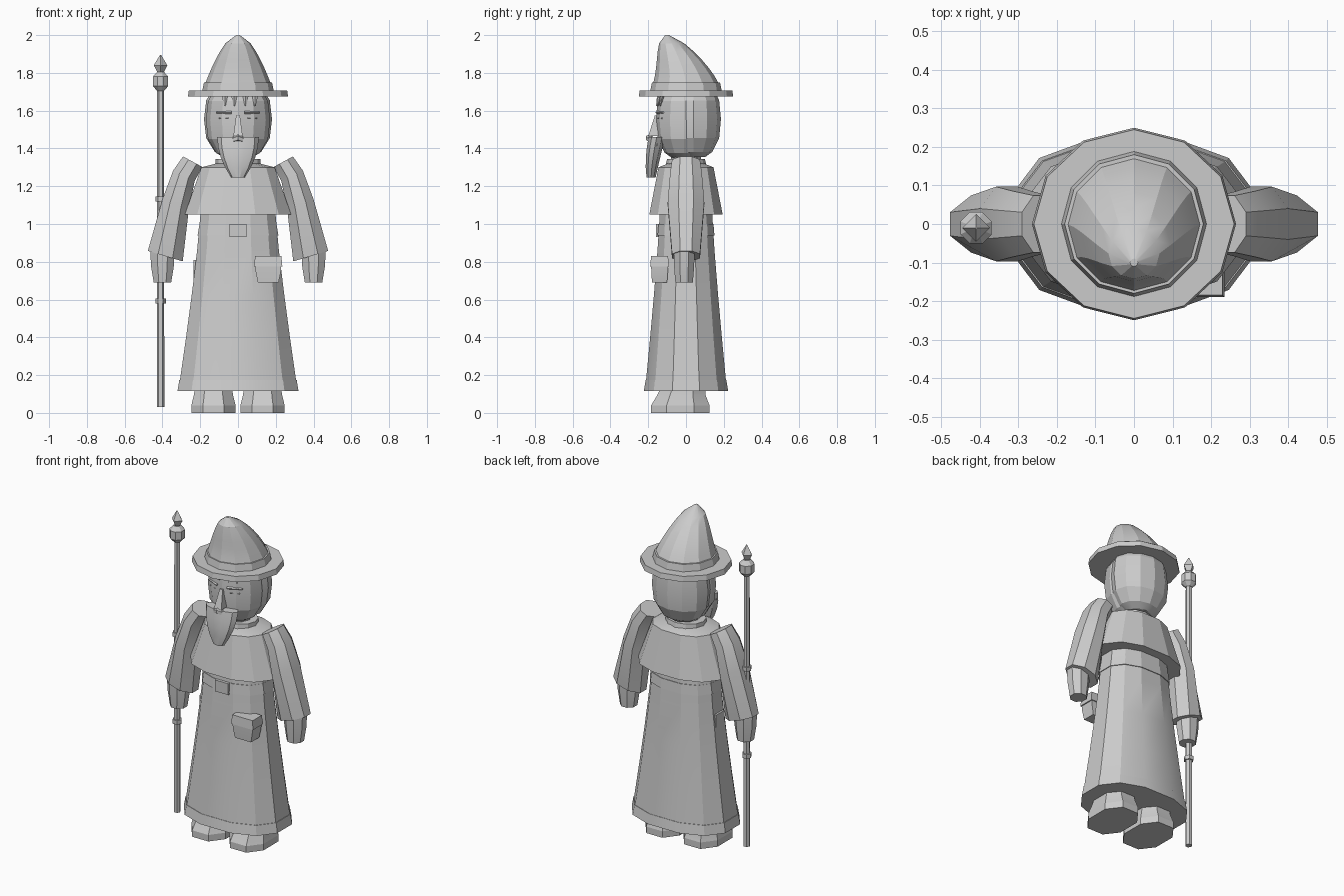
import bpy, bmesh, math
from mathutils import Vector

default_cube = bpy.data.objects.get("Cube")
if default_cube:
    bpy.data.objects.remove(default_cube, do_unlink=True)

grey = bpy.data.materials.new("light grey")
grey.use_nodes = True
grey.diffuse_color = (.6, .6, .6, 1)
grey.node_tree.nodes["Principled BSDF"].inputs["Base Color"].default_value = grey.diffuse_color


def skin(name, sections, sides=12, corner=1, half_turn=False):
    """Join sections (centre, half-axis, half-axis) into a closed solid."""
    bm = bmesh.new()
    loops = []
    for centre, across, along in sections:
        loop = []
        for i in range(sides):
            angle = math.tau * (i + half_turn / 2) / sides
            cos, sin = (math.copysign(abs(round(value, 6)) ** corner, value)
                        for value in (math.cos(angle), math.sin(angle)))
            point = Vector(centre) + Vector(across) * cos + Vector(along) * sin
            loop.append(bm.verts.new(point))
        loops.append(loop)
    for lower, upper in zip(loops, loops[1:]):
        for i in range(sides):
            bm.faces.new((lower[i - 1], lower[i], upper[i], upper[i - 1]))
    bm.faces.new(loops[0])
    bm.faces.new(loops[-1])
    bmesh.ops.recalc_face_normals(bm, faces=bm.faces)
    mesh = bpy.data.meshes.new(name)
    bm.to_mesh(mesh)
    bm.free()
    mesh.materials.append(grey)
    part = bpy.data.objects.new(name, mesh)
    bpy.context.collection.objects.link(part)
    bpy.ops.object.select_all(action='DESELECT')
    part.select_set(True)
    bpy.context.view_layer.objects.active = part
    bpy.ops.object.shade_smooth_by_angle(angle=math.radians(20))


def taper(name, low, high, bottom, top, x=0, y=0, lean=0, bow=1, steps=1, **shape):
    """Upright solid between two (x, y) radii, optionally bowed and leaning."""
    sections = []
    for i in range(steps + 1):
        t = i / steps
        radius = Vector(top).lerp(Vector(bottom), (1 - t) ** bow)
        centre = (x, y + lean * t ** 1.5, low + (high - low) * t)
        sections.append((centre, (radius.x, 0, 0), (0, radius.y, 0)))
    skin(name, sections, **shape)


def ball(name, centre, size, steps=6, **shape):
    """Rounded solid with small flat ends."""
    width, depth, height = size
    sections = []
    for i in range(steps + 1):
        rise = math.sin(math.pi * (i / steps - .5))
        radius = (1 - abs(rise * .95) ** 2.5) ** .4
        middle = Vector(centre) + Vector((0, 0, height * rise))
        sections.append((middle, (width * radius, 0, 0), (0, depth * radius, 0)))
    skin(name, sections, **shape)


def bar(name, start, end, thick_start, thick_end, **shape):
    """Sideways bar whose ends have their own thickness."""
    skin(name, [(point, (0, 0, thick), (0, thick, 0))
                for point, thick in ((start, thick_start), (end, thick_end))], **shape)


BOXY = dict(sides=4, corner=.01, half_turn=True)
CLOTH = dict(corner=.85, half_turn=True)

# Robe, hem, belt and buckle
taper("robe", low=.15, high=1.1, bottom=(.32, .22), top=(.2, .14), bow=1.2, steps=4, **CLOTH)
taper("hem", low=.115, high=.175, bottom=(.33, .23), top=(.32, .22), **CLOTH)
taper("belt", low=.94, high=1, bottom=(.22, .155), top=(.21, .15), **CLOTH)
taper("buckle", low=.93, high=1, bottom=(.045, .01), top=(.045, .01), y=-.15, **BOXY)

# Shoulder cape, collar and neck
taper("cape", low=1.05, high=1.3, bottom=(.29, .2), top=(.2, .15), **CLOTH)
taper("cape_shoulder", low=1.3, high=1.32, bottom=(.2, .15), top=(.12, .1), **CLOTH)
taper("collar", low=1.3, high=1.345, bottom=(.12, .11), top=(.12, .1))
taper("neck", low=1.3, high=1.4, bottom=(.08, .08), top=(.08, .08), sides=8)

# Head, with the hair wrapped round its back
ball("head", centre=(0, -.01, 1.55), size=(.17, .15, .2))
ball("hair", centre=(0, .04, 1.555), size=(.18, .145, .2))

# Hat with a tip leaning forward
taper("hat_brim", low=1.675, high=1.708, bottom=(.265, .25), top=(.26, .245))
taper("hat_band", low=1.7, high=1.75, bottom=(.19, .19), top=(.18, .18))
taper("hat_cone", low=1.74, high=2, bottom=(.175, .175), top=(.01, .01),
      lean=-.1, bow=.6, steps=6)

# Nose and beard
taper("nose", low=1.465, high=1.575, bottom=(.025, .03), top=(.01, .015),
      y=-.17, lean=.02, **BOXY)
taper("beard", low=1.245, high=1.46, bottom=(.035, .025), top=(.11, .045),
      y=-.185, lean=.03, bow=2, steps=4, sides=10)

for side, sign in (("left", 1), ("right", -1)):
    # Moustache, brow and eye
    bar(side + "_moustache", start=(0, -.195, 1.455), end=(sign * .1, -.16, 1.42),
        thick_start=.02, thick_end=.01, sides=6)
    bar(side + "_brow", start=(sign * .035, -.155, 1.59), end=(sign * .115, -.12, 1.59),
        thick_start=.008, thick_end=.005, sides=4)
    bar(side + "_eye", start=(sign * .05, -.145, 1.56), end=(sign * .1, -.125, 1.56),
        thick_start=.005, thick_end=.005, sides=4)

    # Sleeve, curving down and widening from shoulder to cuff
    sleeve = []
    for t in (0, .15, .45, 1):
        centre = (sign * (.24 + .145 * t ** .6), 0, 1.33 - t / 2)
        across = (sign * (.055 + .045 * t), 0, .03)
        along = (0, .08 + .025 * math.sin(math.pi * t), 0)
        sleeve.append((centre, across, along))
    skin(side + "_sleeve", sleeve, sides=8, half_turn=True)

    # Hand
    taper(side + "_hand", low=.69, high=.86, bottom=(.05, .05), top=(.07, .06),
          x=sign * .4, y=-.01, bow=2, steps=2, sides=8, half_turn=True)

    # Boot with a sole
    boot = dict(x=sign * .13, sides=8, **CLOTH)
    taper(side + "_sole", low=0, high=.04, bottom=(.125, .165), top=(.125, .165),
          y=-.03, **boot)
    taper(side + "_boot", low=.04, high=.2, bottom=(.125, .165), top=(.1, .115),
          y=-.03, lean=.03, bow=2, steps=3, **boot)

# Fringe tufts on the forehead
for x in (-.07, -.02, .04, .09):
    taper("fringe_tuft", low=1.625, high=1.69, bottom=(.004, .004), top=(.018, .012),
          x=x, y=abs(x) / 4 - .16, lean=.015, sides=4)

# Pouches hanging at the hips
taper("left_pouch", low=.69, high=.8, bottom=(.055, .04), top=(.07, .045),
      x=.16, y=-.14, bow=2, steps=2, **BOXY)
taper("left_pouch_flap", low=.775, high=.83, bottom=(.075, .05), top=(.07, .045),
      x=.16, y=-.14, **BOXY)
taper("right_pouch", low=.7, high=.81, bottom=(.025, .04), top=(.025, .04), x=-.21, **BOXY)

# Staff with collars, a knob and a crystal
staff = dict(x=-.41, y=-.01)
taper("staff_shaft", low=.03, high=1.74, bottom=(.02, .02), top=(.018, .018), sides=6, **staff)
for z in (.58, 1.12):
    taper("staff_collar", low=z, high=z + .025, bottom=(.028, .028), top=(.028, .028),
          sides=6, **staff)
ball("staff_knob", centre=(-.41, -.01, 1.755), size=(.047, .047, .05), steps=3,
     sides=8, half_turn=True)
taper("crystal_base", low=1.79, high=1.84, bottom=(.01, .01), top=(.036, .036), sides=4, **staff)
taper("crystal_tip", low=1.84, high=1.895, bottom=(.036, .036), top=(.003, .003),
      sides=4, **staff)
